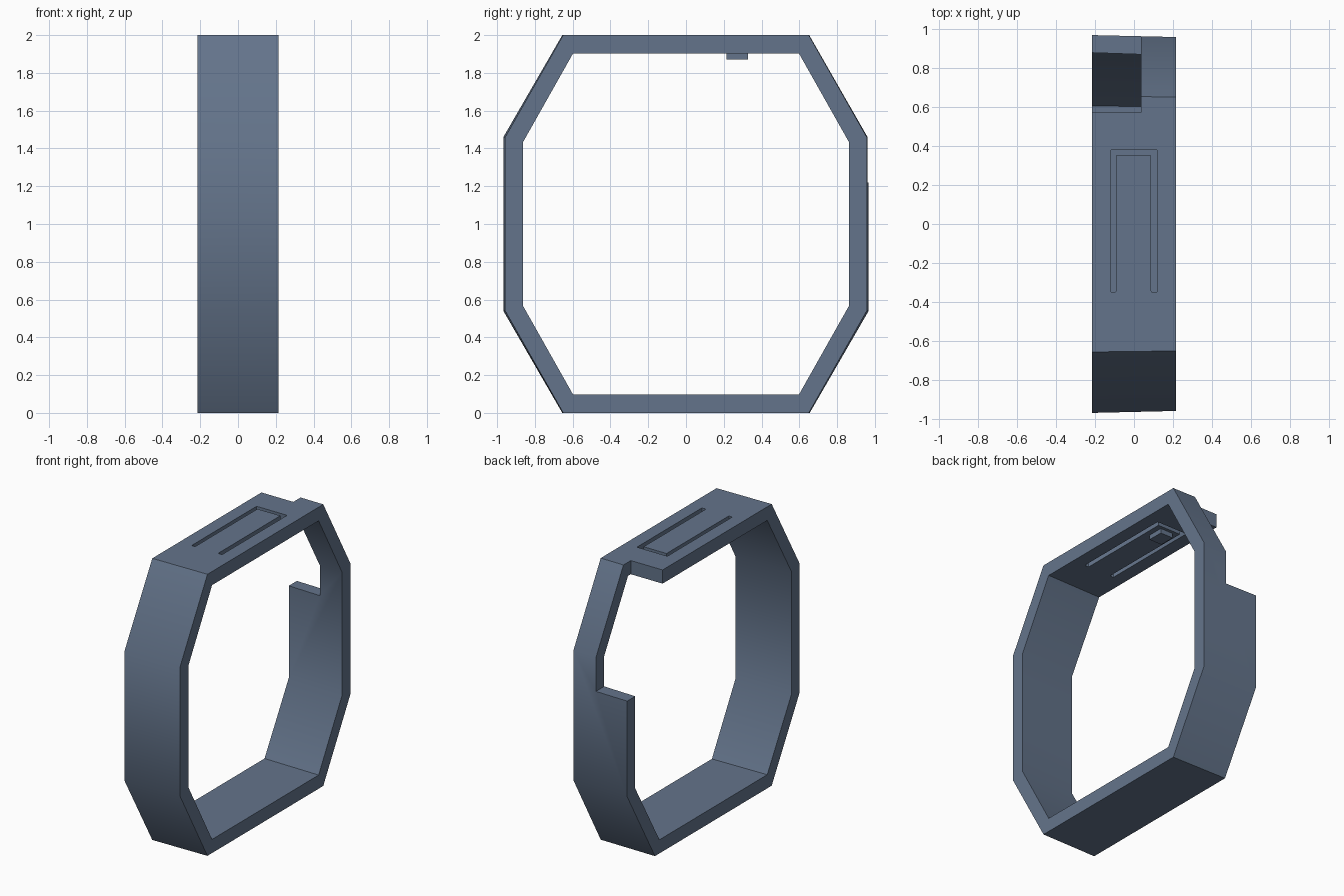
import bpy
import bmesh
import math

old = bpy.data.objects.get("Cube")
if old:
    bpy.data.objects.remove(old, do_unlink=True)

# Single slate blue colour
slate = bpy.data.materials.new("slate_blue")
slate.use_nodes = True
slate.diffuse_color = (0.127, 0.175, 0.258, 1)
slate.node_tree.nodes["Principled BSDF"].inputs["Base Color"].default_value = slate.diffuse_color


def finish(name, bm):
    bmesh.ops.recalc_face_normals(bm, faces=bm.faces)
    mesh = bpy.data.meshes.new(name)
    bm.to_mesh(mesh)
    bm.free()
    mesh.materials.append(slate)
    obj = bpy.data.objects.new(name, mesh)
    bpy.context.collection.objects.link(obj)
    return obj


def box(name, x0, x1, y0, y1, z0, z1):
    bm = bmesh.new()
    bmesh.ops.create_cube(bm, size=1)
    for v in bm.verts:
        v.co = ((x0 + x1) / 2 + v.co.x * (x1 - x0),
                (y0 + y1) / 2 + v.co.y * (y1 - y0),
                (z0 + z1) / 2 + v.co.z * (z1 - z0))
    return finish(name, bm)


def octagon(bm, x, flat, side, low, shoulder):
    """Closed eight-sided outline mirrored in y and about z = 1."""
    quarter = [(flat, low), (side, shoulder)]
    right = quarter + [(y, 2 - z) for y, z in reversed(quarter)]
    points = right + [(-y, z) for y, z in reversed(right)]
    return [bm.verts.new((x, y, z)) for y, z in points]


# Octagonal band, very slightly wider at its -x rim
W = 0.215
bm = bmesh.new()
loops = [octagon(bm, -W, 0.655, 0.967, 0, 0.54),
         octagon(bm, W, 0.65, 0.957, 0, 0.54),
         octagon(bm, W, 0.598, 0.862, 0.097, 0.565),
         octagon(bm, -W, 0.605, 0.877, 0.097, 0.565)]
for a, b in zip(loops, loops[1:] + loops[:1]):
    for i in range(8):
        j = (i + 1) % 8
        bm.faces.new((a[i], a[j], b[j], b[i]))
band = finish("band", bm)

# Cutter for the open rear corner
notch = box("notch_cutter", -0.5, 0.035, 0.57, 1.3, 1.22, 2.3)

# Cutter for the U-shaped slot around the spring tongue
bm = bmesh.new()
outline = [(-0.12, -0.35), (-0.12, 0.38), (0.12, 0.38), (0.12, -0.35),
           (0.088, -0.35), (0.088, 0.35), (-0.092, 0.35), (-0.092, -0.35)]
base = bm.faces.new([bm.verts.new((x, y, 1.8)) for x, y in outline])
top = bmesh.ops.extrude_face_region(bm, geom=[base])["geom"]
bmesh.ops.translate(bm, vec=(0, 0, 0.4),
                    verts=[g for g in top if isinstance(g, bmesh.types.BMVert)])
upright = [e for e in bm.edges if abs(e.verts[0].co.z - e.verts[1].co.z) > 0.3
           and not (abs(e.verts[0].co.x) < 0.1 and e.verts[0].co.y > 0)]
bmesh.ops.bevel(bm, geom=upright, offset=0.008, segments=2, profile=0.5, affect='EDGES')
slot = finish("slot_cutter", bm)

# Cut the band
bpy.ops.object.select_all(action='DESELECT')
band.select_set(True)
bpy.context.view_layer.objects.active = band
for cutter in (notch, slot):
    cutter.hide_render = True
    mod = band.modifiers.new(cutter.name, 'BOOLEAN')
    mod.operation = 'DIFFERENCE'
    mod.solver = 'EXACT'
    mod.object = cutter
    bpy.ops.object.modifier_apply(modifier=mod.name)
    bpy.data.objects.remove(cutter, do_unlink=True)
bpy.ops.object.shade_smooth_by_angle(angle=math.radians(35))

# Catch under the tongue
box("latch_catch", -0.05, 0.05, 0.215, 0.328, 1.87, 1.904)
